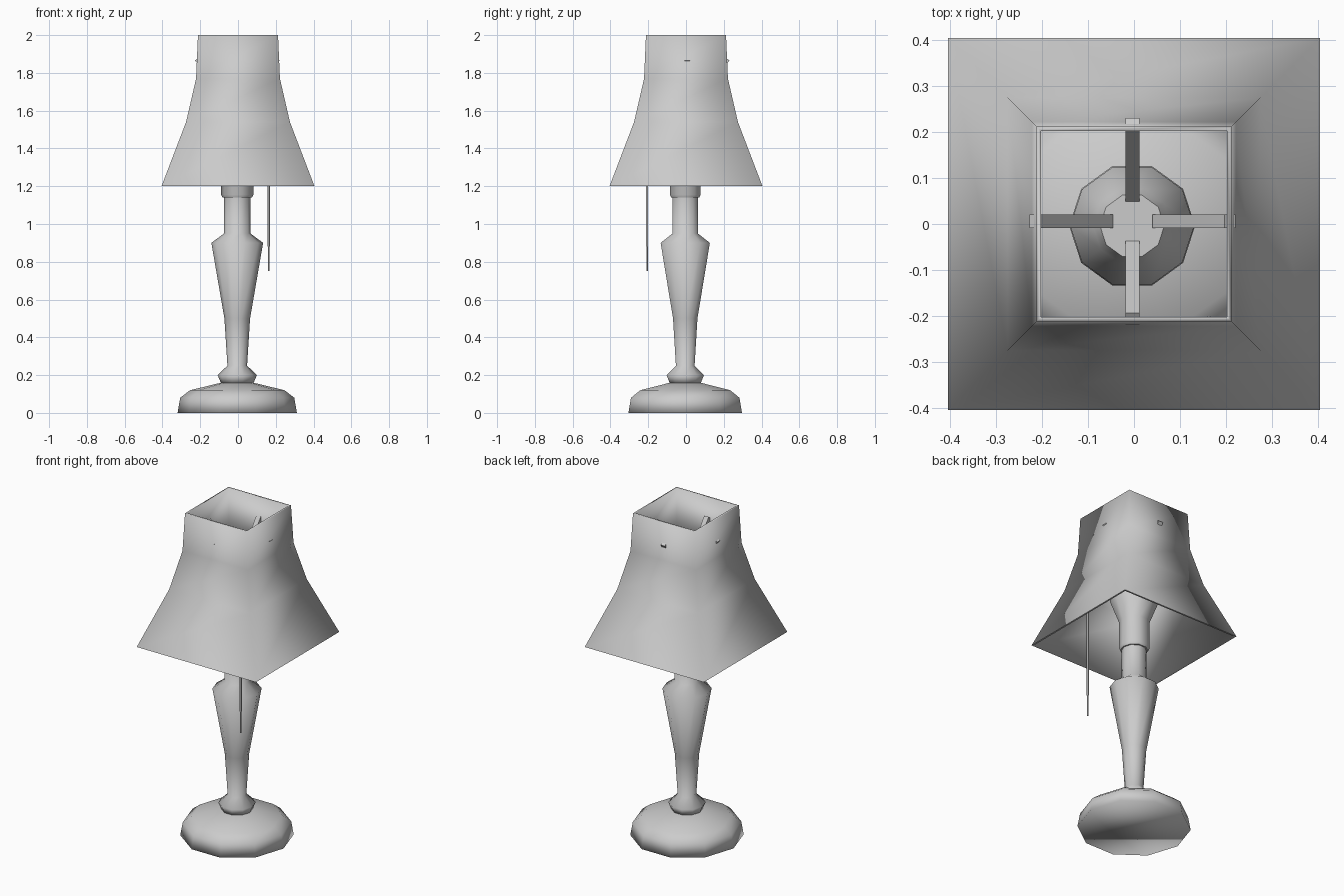
import bpy, bmesh, math
from mathutils import Vector

if "Cube" in bpy.data.objects:
    bpy.data.objects.remove(bpy.data.objects["Cube"])


def lathe(name, profile, sides, center=(0, 0), turn=0.0, ring=False, smooth=180):
    """Turn (radius, z) points round z; ring=True closes the profile, else ends are capped."""
    bm = bmesh.new()
    loops = []
    for r, z in profile:
        loops.append([bm.verts.new((center[0] + r * math.cos(turn + math.tau * i / sides),
                                    center[1] + r * math.sin(turn + math.tau * i / sides), z))
                      for i in range(sides)])
    pairs = list(zip(loops, loops[1:]))
    if ring:
        pairs.append((loops[-1], loops[0]))
    else:
        bm.faces.new(loops[0])
        bm.faces.new(loops[-1])
    for a, b in pairs:
        for i in range(sides):
            j = (i + 1) % sides
            bm.faces.new((a[i], a[j], b[j], b[i]))
    return finish(name, bm, smooth)


def finish(name, bm, smooth=None):
    bmesh.ops.recalc_face_normals(bm, faces=bm.faces)
    mesh = bpy.data.meshes.new(name)
    bm.to_mesh(mesh)
    bm.free()
    obj = bpy.data.objects.new(name, mesh)
    bpy.context.collection.objects.link(obj)
    if smooth:
        bpy.ops.object.select_all(action='DESELECT')
        obj.select_set(True)
        bpy.context.view_layer.objects.active = obj
        bpy.ops.object.shade_smooth_by_angle(angle=math.radians(smooth))
    return obj


def bar(name, start, end, width):
    """Square bar between two points."""
    a, b = Vector(start), Vector(end)
    d = b - a
    bm = bmesh.new()
    bmesh.ops.create_cube(bm, size=1)
    bmesh.ops.scale(bm, vec=(width, width, d.length), verts=bm.verts)
    side = Vector((0, 0, 1)).cross(d).normalized()
    along = d.normalized()
    up = along.cross(side)
    for v in bm.verts:
        v.co = (a + b) / 2 + side * v.co.x + up * v.co.y + along * v.co.z
    return finish(name, bm)


C = (-0.004, -0.004)

# Ten-sided turned foot
lathe("base", [(0.316, 0), (0.302, 0.08), (0.25, 0.12), (0.085, 0.16)], 10, C)

# Turned column with collar and shoulder
lathe("column", [(0.085, 0.155), (0.104, 0.2), (0.052, 0.25), (0.068, 0.5),
                 (0.137, 0.9), (0.07, 0.95), (0.07, 1.16)], 10, C, smooth=75)

# Socket and the flared lamp body inside the shade
lathe("lamp_socket", [(0.078, 1.14), (0.085, 1.155), (0.085, 1.32), (0.135, 1.45),
                      (0.135, 1.52), (0.085, 1.62), (0.07, 1.66)], 10, C, smooth=60)

# Square flared shade, open at both ends
half = [(0.405, 1.2), (0.275, 1.54), (0.222, 1.77), (0.212, 2.0)]
wall = half + [(h - 0.01, z) for h, z in reversed(half)]
lathe("shade", [(h * math.sqrt(2), z) for h, z in wall], 4, turn=math.pi / 4,
      ring=True, smooth=100)

# Four sloping arms carrying the shade
for side, dx, dy in (("right", 1, 0), ("left", -1, 0), ("back", 0, 1), ("front", 0, -1)):
    cx, cy = -0.003, 0.006
    bar("shade_arm_" + side, (cx + 0.055 * dx, cy + 0.055 * dy, 1.655),
        (cx + 0.212 * dx, cy + 0.212 * dy, 1.875), 0.03)

# Pull cord with slimmer tip
lathe("pull_cord", [(0.004, 0.75), (0.004, 0.88), (0.006, 0.88), (0.006, 1.45)], 8,
      (0.163, -0.206), smooth=60)
